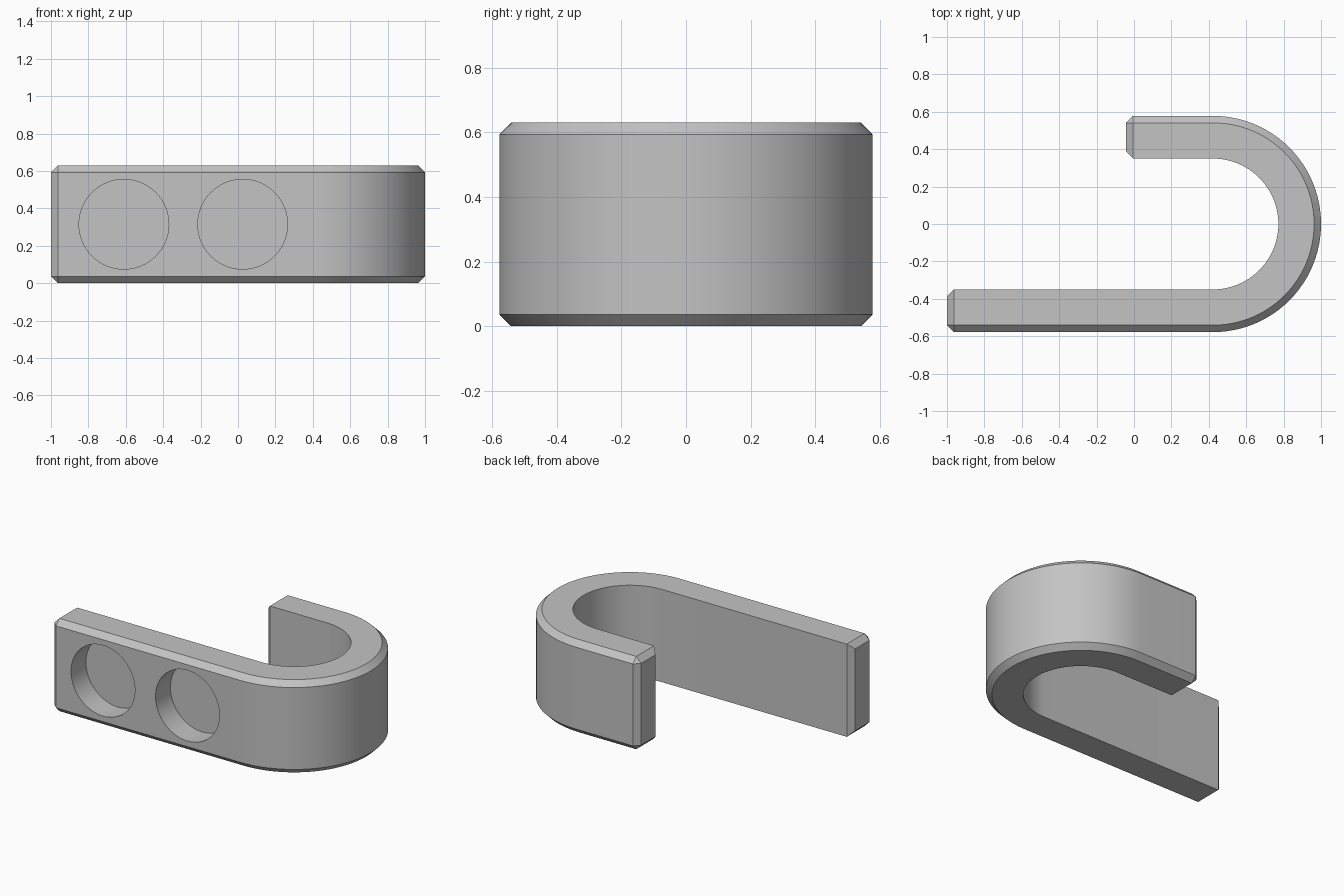
import bpy
import bmesh
from math import sin, cos, pi, radians
from mathutils import Matrix

if "Cube" in bpy.data.objects:
    bpy.data.objects.remove(bpy.data.objects["Cube"])

HEIGHT, CHAMFER = 0.63, 0.037
OUTER, INNER, BEND_X = 0.578, 0.35, 0.422
LONG_END, SHORT_END = -1.0, -0.042
HOLE_X, HOLE_R, HOLE_DEPTH = (-0.61, 0.025), 0.24, 0.16
STEPS = 48

grey = bpy.data.materials.new("plain grey")
grey.use_nodes = True
colour = (0.55, 0.55, 0.55, 1)
grey.diffuse_color = colour
grey.node_tree.nodes["Principled BSDF"].inputs["Base Color"].default_value = colour


def make_object(name, bm):
    bmesh.ops.recalc_face_normals(bm, faces=bm.faces)
    mesh = bpy.data.meshes.new(name)
    bm.to_mesh(mesh)
    bm.free()
    mesh.materials.append(grey)
    obj = bpy.data.objects.new(name, mesh)
    bpy.context.collection.objects.link(obj)
    return obj


def side(radius):
    """One side of the hook, from the long end round to the short end."""
    arc = [-pi / 2 + pi * i / STEPS for i in range(STEPS + 1)]
    bend = [(BEND_X + radius * cos(a), radius * sin(a)) for a in arc]
    return [(LONG_END, -radius)] + bend + [(SHORT_END, radius)]


# Hook body: flat outline pulled up
bm = bmesh.new()
outer, inner = side(OUTER), side(INNER)
base = bm.faces.new([bm.verts.new((x, y, 0)) for x, y in outer + inner[::-1]])
pulled = bmesh.ops.extrude_face_region(bm, geom=[base])
bmesh.ops.translate(bm, vec=(0, 0, HEIGHT),
                    verts=[v for v in pulled["geom"] if isinstance(v, bmesh.types.BMVert)])
bmesh.ops.recalc_face_normals(bm, faces=bm.faces)

# Chamfer the outer rims and every edge around the two end faces
outer_points = {(round(x, 4), round(y, 4)) for x, y in outer}


def is_chamfered(edge):
    a, b = (v.co for v in edge.verts)
    at_end = any(abs(f.normal.x + 1) < 0.001 and abs(abs(f.calc_center_median().y)
                 - (OUTER + INNER) / 2) < 0.001 for f in edge.link_faces)
    on_rim = abs(a.z - b.z) < 0.001 and all(
        (round(p.x, 4), round(p.y, 4)) in outer_points for p in (a, b))
    return at_end or on_rim


bmesh.ops.bevel(bm, geom=[e for e in bm.edges if is_chamfered(e)],
                offset=CHAMFER, segments=1, affect='EDGES')
hook = make_object("hook_body", bm)

# Blind round recesses in the front of the long arm
for x in HOLE_X:
    bm = bmesh.new()
    place = Matrix.Translation((x, -OUTER, HEIGHT / 2)) @ Matrix.Rotation(pi / 2, 4, 'X')
    bmesh.ops.create_cone(bm, cap_ends=True, segments=64, radius1=HOLE_R,
                          radius2=HOLE_R, depth=2 * HOLE_DEPTH, matrix=place)
    cutter = make_object("recess_cutter", bm)
    cutter.hide_render = True
    cut = hook.modifiers.new("recess", 'BOOLEAN')
    cut.operation, cut.solver, cut.object = 'DIFFERENCE', 'EXACT', cutter
    bpy.context.view_layer.objects.active = hook
    bpy.ops.object.modifier_apply(modifier=cut.name)
    bpy.data.objects.remove(cutter)

# Smooth bend with crisp chamfers
bpy.ops.object.select_all(action='DESELECT')
hook.select_set(True)
bpy.context.view_layer.objects.active = hook
bpy.ops.object.shade_smooth_by_angle(angle=radians(30))
